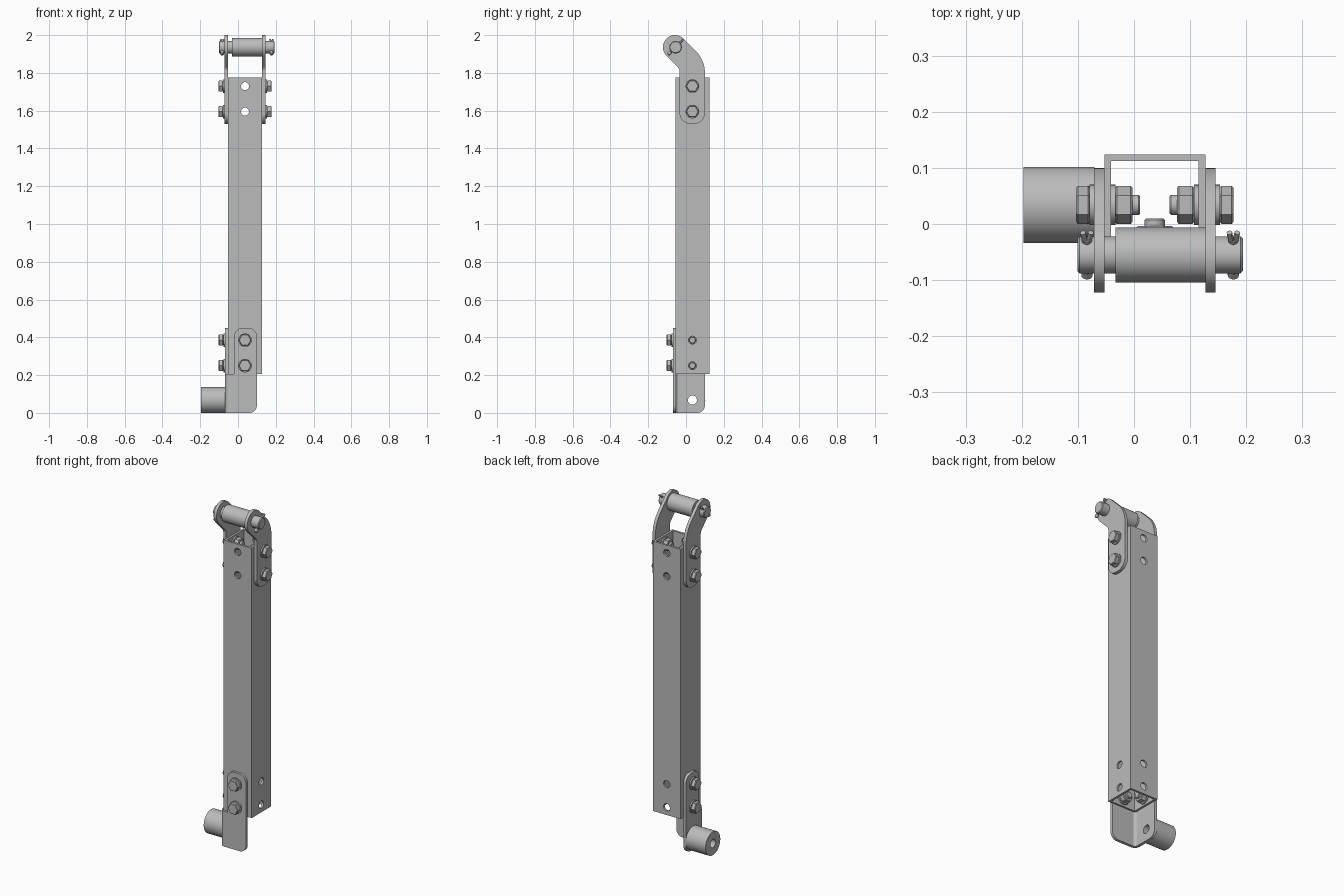
import bpy, bmesh, math
from mathutils import Vector

if "Cube" in bpy.data.objects:
    bpy.data.objects.remove(bpy.data.objects["Cube"])

steel = bpy.data.materials.new("grey steel")
steel.use_nodes = True
steel.diffuse_color = (0.5, 0.5, 0.5, 1)
steel.node_tree.nodes["Principled BSDF"].inputs["Base Color"].default_value = (0.5, 0.5, 0.5, 1)


def apply(obj, mod):
    bpy.ops.object.select_all(action='DESELECT')
    obj.select_set(True)
    bpy.context.view_layer.objects.active = obj
    bpy.ops.object.modifier_apply(modifier=mod.name)


def loft(name, start, end, bevel=0):
    """Solid between two matching outlines."""
    bm = bmesh.new()
    a = [bm.verts.new(p) for p in start]
    b = [bm.verts.new(p) for p in end]
    n = len(a)
    bm.faces.new(a)
    bm.faces.new(b[::-1])
    for i in range(n):
        j = (i + 1) % n
        bm.faces.new((a[j], a[i], b[i], b[j]))
    bmesh.ops.recalc_face_normals(bm, faces=bm.faces)
    mesh = bpy.data.meshes.new(name)
    bm.to_mesh(mesh)
    bm.free()
    mesh.materials.append(steel)
    obj = bpy.data.objects.new(name, mesh)
    bpy.context.collection.objects.link(obj)
    if bevel:
        mod = obj.modifiers.new("edge", 'BEVEL')
        mod.width = bevel
        mod.segments = 1
        mod.angle_limit = math.radians(75)
        apply(obj, mod)
    return obj


def prism(name, outline, axis, lo, hi):
    """Extrude a 2D outline along axis x, y or z."""
    def place(u, v, t):
        return {'x': (t, u, v), 'y': (u, t, v), 'z': (u, v, t)}[axis]
    return loft(name, [place(u, v, lo) for u, v in outline],
                [place(u, v, hi) for u, v in outline])


def rod(name, p, q, radius, sides=32, bevel=0):
    p, q = Vector(p), Vector(q)
    d = q - p
    u = d.cross(Vector((0, 0, 1))).normalized()
    w = d.cross(u).normalized()
    ring = [radius * (math.cos(t) * u + math.sin(t) * w)
            for t in (2 * math.pi * i / sides for i in range(sides))]
    return loft(name, [p + r for r in ring], [q + r for r in ring], bevel)


def rounded(corners, steps=8):
    """Polygon of (u, v, fillet radius) with its corners filleted."""
    out = []
    for i, (u, v, r) in enumerate(corners):
        c = Vector((u, v))
        if r == 0:
            out.append(c)
            continue
        a = (Vector(corners[i - 1][:2]) - c).normalized()
        b = (Vector(corners[(i + 1) % len(corners)][:2]) - c).normalized()
        half = a.angle(b) / 2
        centre = c + (a + b).normalized() * r / math.sin(half)
        s = c + a * r / math.tan(half) - centre
        e = c + b * r / math.tan(half) - centre
        sweep = math.pi - 2 * half
        for k in range(steps + 1):
            t = k / steps
            out.append(centre + (s * math.sin((1 - t) * sweep) + e * math.sin(t * sweep)) / math.sin(sweep))
    return out


def cut(obj, *cutters):
    for c in cutters:
        mod = obj.modifiers.new("cut", 'BOOLEAN')
        mod.operation = 'DIFFERENCE'
        mod.solver = 'EXACT'
        mod.object = c
        apply(obj, mod)
    for c in cutters:
        bpy.data.objects.remove(c)


def square(cu, cv, h):
    return [(cu - h, cv - h), (cu + h, cv - h), (cu + h, cv + h), (cu - h, cv + h)]


CX, CY = 0.037, 0.034           # centre of the post
HALF, WALL = 0.09, 0.012
LOW, HIGH = (0.25, 0.385), (1.595, 1.73)   # bolt heights

# Square hollow post with drilled holes
post = prism("post", square(CX, CY, HALF), 'z', 0.205, 1.775)
cut(post, prism("bore", square(CX, CY, HALF - WALL), 'z', 0.1, 1.9))
for z in LOW + HIGH:
    cut(post, rod("drill", (CX, -0.2, z), (CX, 0.3, z), 0.021, 24),
        rod("drill", (-0.2, CY, z), (0.3, CY, z), 0.021, 24))


def bolt(name, surface, inward, plate):
    """Hex bolt, washers and nut through a plate and the post wall."""
    s, d = Vector(surface), Vector(inward)
    inner = plate + WALL

    def piece(part, a, b, r, sides=32, bevel=0):
        rod(f"{name}_{part}", s + d * a, s + d * b, r, sides, bevel)
    piece("washer", -0.008, 0, 0.036)
    piece("head", -0.032, -0.008, 0.034, 6, 0.003)
    piece("inner_washer", inner, inner + 0.008, 0.036)
    piece("nut", inner + 0.008, inner + 0.038, 0.034, 6, 0.003)
    piece("shank", -0.01, inner + 0.052, 0.018, 24, 0.003)


# Bent lower bracket: two legs joined by a rounded corner
OUT, INN, BEND = -0.07, -0.054, -0.038
leg = rounded([(BEND, 0, 0), (0.1, 0, 0.04), (0.1, 0.45, 0.045),
               (-0.02, 0.45, 0.045), (-0.02, 0.205, 0), (BEND, 0.205, 0)])
prism("bracket_front_leg", leg, 'y', OUT, INN)
side_leg = prism("bracket_side_leg", leg, 'x', OUT, INN)
arc = [math.radians(180 + 90 * i / 8) for i in range(9)]
corner = [(BEND + r * math.cos(t), BEND + r * math.sin(t))
          for r, ts in ((BEND - OUT, arc), (BEND - INN, arc[::-1])) for t in ts]
prism("bracket_bend", corner, 'z', 0, 0.205)

# Bushing on the side leg
bushing = rod("bushing", (-0.197, CY, 0.068), (OUT, CY, 0.068), 0.068, 48)
for part in (bushing, side_leg):
    cut(part, rod("drill", (-0.3, CY, 0.068), (0, CY, 0.068), 0.024, 32))

for i, z in enumerate(LOW):
    bolt(f"lower_front_bolt_{i}", (CX, OUT, z), (0, 1, 0), 0.016)
    bolt(f"lower_side_bolt_{i}", (OUT, CY, z), (1, 0, 0), 0.016)

# Pair of cranked upper links
PY, PZ = -0.058, 1.936          # pin centre
link = rounded([(-0.034, 1.53, 0.058), (0.1, 1.53, 0.058), (0.1, 1.8685, 0.167),
                (PY, 2.0265, 0.0638), (-0.1485, PZ, 0.0638), (-0.034, 1.8215, 0.033)], 12)
for side, s in (("right", -1), ("left", 1)):
    inner, outer = CX + s * HALF, CX + s * (HALF + 0.018)
    prism(f"{side}_link", link, 'x', min(inner, outer), max(inner, outer))
    for i, z in enumerate(HIGH):
        bolt(f"{side}_link_bolt_{i}", (outer, CY, z), (-s, 0, 0), 0.018)

# Pin with roller sleeve
rod("pin", (-0.101, PY + 0.003, PZ), (0.194, PY + 0.003, PZ), 0.033, 40, 0.004)
rod("roller", (-0.033, PY + 0.003, PZ), (CX + HALF, PY + 0.003, PZ), 0.049, 48)

# Split pins through both pin ends
for side, x in (("right", -0.084), ("left", 0.177)):
    def at(t, dx=0):
        return (x + dx, PY + 0.003 + t * 0.707, PZ + t * 0.707)
    rod(f"{side}_split_pin_shank", at(-0.045), at(0.038), 0.007, 16)
    rod(f"{side}_split_pin_head", at(-0.056), at(-0.034), 0.01, 16, 0.004)
    for n, k in (("a", -1), ("b", 1)):
        rod(f"{side}_split_pin_prong_{n}", at(0.03, k * 0.003), at(0.056, k * 0.007), 0.005, 12)

# Smooth curved faces, keep sharp edges
bpy.ops.object.select_all(action='DESELECT')
for obj in bpy.context.scene.objects:
    if obj.type == 'MESH' and steel.name in obj.data.materials:
        obj.select_set(True)
        bpy.context.view_layer.objects.active = obj
bpy.ops.object.shade_smooth_by_angle(angle=math.radians(30))
